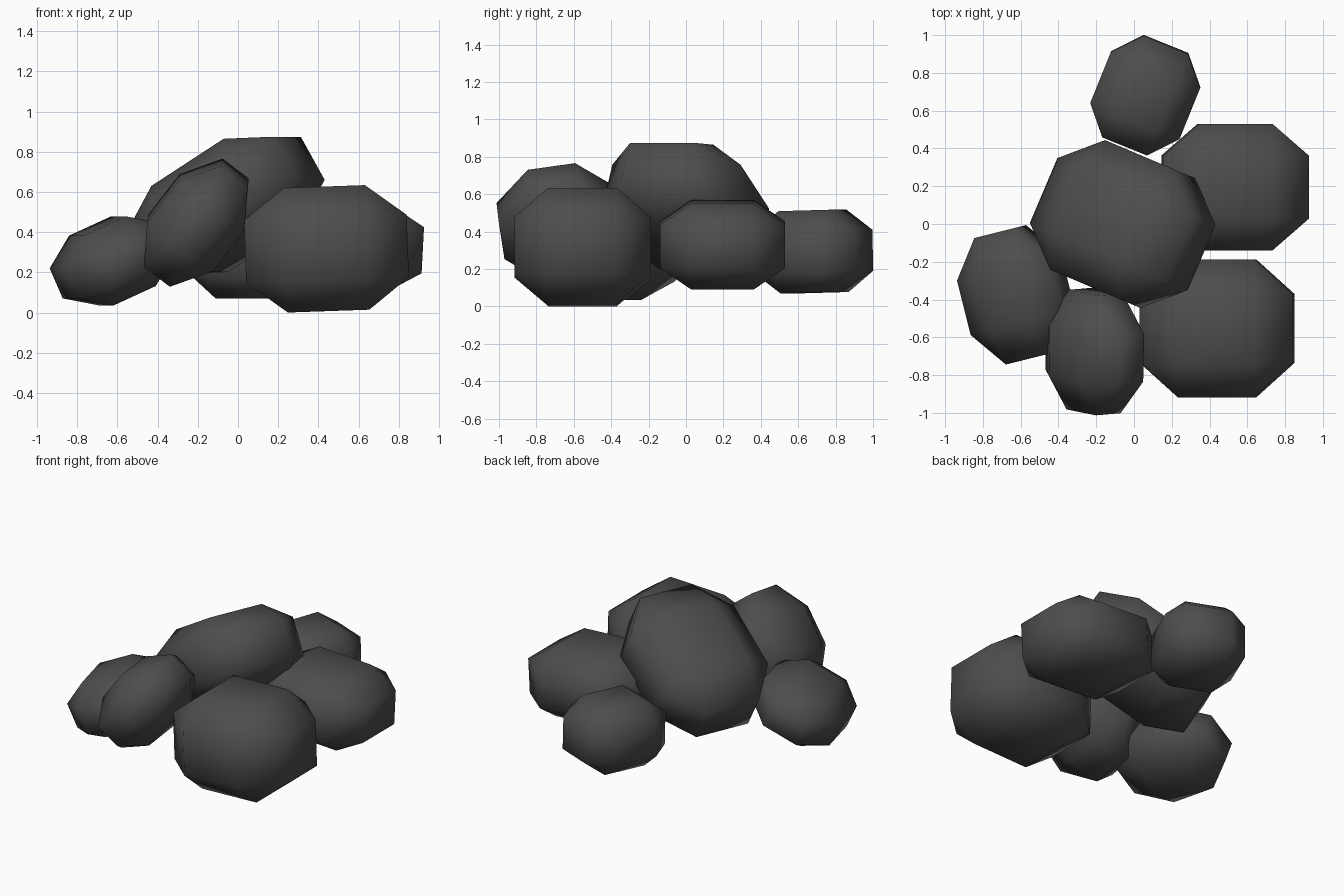
import bpy, bmesh
from math import radians
from mathutils import Matrix, Vector, Euler

if "Cube" in bpy.data.objects:
    bpy.data.objects.remove(bpy.data.objects["Cube"])

stone = bpy.data.materials.new("dark_grey_stone")
stone.diffuse_color = (0.075, 0.075, 0.075, 1)
stone.use_nodes = True
stone.node_tree.nodes["Principled BSDF"].inputs["Base Color"].default_value = stone.diffuse_color


def rock(name, center, size, tilt_x=0, tilt_y=0, yaw=0, spin=0, chamfer=0.5):
    """Heavily chamfered block, stretched, spun, tilted and smooth shaded."""
    bm = bmesh.new()
    bmesh.ops.create_cube(bm, size=2)
    bmesh.ops.bevel(bm, geom=bm.edges[:], offset=chamfer, offset_type='OFFSET',
                    segments=1, affect='EDGES')
    rot = Euler((radians(tilt_x), radians(tilt_y), radians(yaw)), 'XYZ').to_matrix().to_4x4()
    rot = rot @ Matrix.Rotation(radians(spin), 4, 'Z')
    half = Vector(size) / 2
    bm.transform(Matrix.Translation(center) @ rot @ Matrix.Diagonal((*half, 1)))
    bmesh.ops.recalc_face_normals(bm, faces=bm.faces[:])
    for f in bm.faces:
        f.smooth = True
    mesh = bpy.data.meshes.new(name)
    bm.to_mesh(mesh)
    bm.free()
    mesh.materials.append(stone)
    bpy.context.collection.objects.link(bpy.data.objects.new(name, mesh))


# Ring of lower rocks
rock("back_rock", (0.06, 0.682, 0.293), (0.51, 0.58, 0.44), tilt_x=1.5, yaw=-22)
rock("right_back_rock", (0.535, 0.195, 0.33), (0.77, 0.67, 0.46), tilt_y=3)
rock("right_front_rock", (0.44, -0.553, 0.317), (0.81, 0.73, 0.62), tilt_y=-2)
rock("left_rock", (-0.625, -0.375, 0.257), (0.55, 0.69, 0.38), tilt_y=-24, yaw=14, chamfer=0.57)
# Leaning slab at the front
rock("front_slab", (-0.208, -0.675, 0.447), (0.64, 0.64, 0.41), tilt_y=-53, yaw=5, spin=-10, chamfer=0.6)
# Large tilted rock resting on top
rock("top_rock", (-0.06, 0.0, 0.533), (0.91, 0.745, 0.50), tilt_y=-31, yaw=-23)
